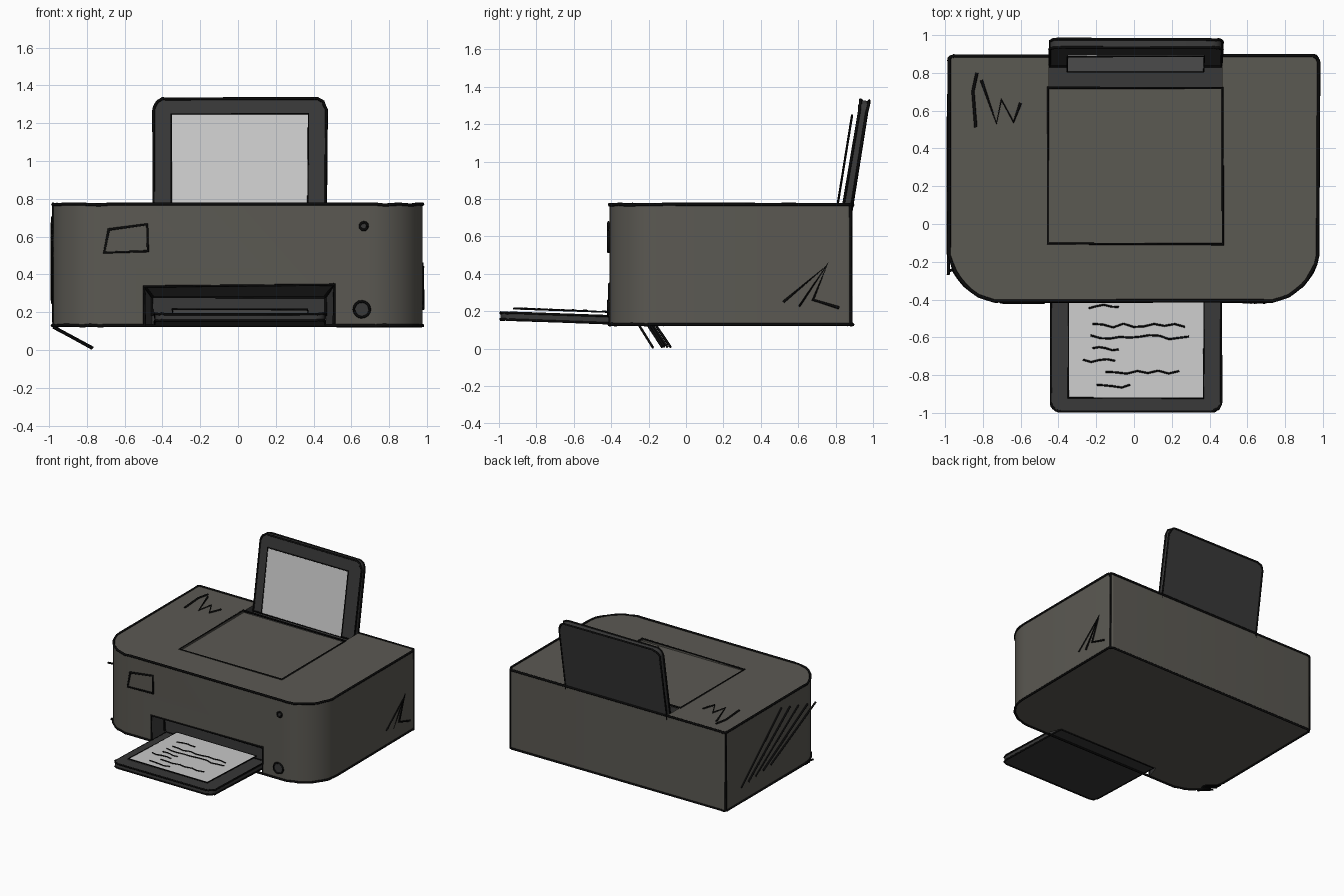
import bpy, bmesh, math, random
from mathutils import Matrix, Vector

if "Cube" in bpy.data.objects:
    bpy.data.objects.remove(bpy.data.objects["Cube"])

random.seed(4)


def material(name, r, g, b):
    m = bpy.data.materials.new(name)
    m.diffuse_color = (r, g, b, 1)
    m.use_nodes = True
    m.node_tree.nodes["Principled BSDF"].inputs["Base Color"].default_value = m.diffuse_color
    return m


SHELL = material("shell_grey", 0.105, 0.10, 0.086)
DARK = material("tray_dark", 0.04, 0.04, 0.04)
PAPER = material("paper_white", 0.75, 0.75, 0.75)
INK = material("ink_black", 0.003, 0.003, 0.003)


def outline(x0, x1, y0, y1, r_low, r_high, n=6):
    """Rectangle with rounded low-y and high-y corners, counter-clockwise."""
    corners = [(x0, y0, 1, 1, r_low, 180), (x1, y0, -1, 1, r_low, 270),
               (x1, y1, -1, -1, r_high, 0), (x0, y1, 1, -1, r_high, 90)]
    pts = []
    for x, y, sx, sy, r, a0 in corners:
        if r == 0:
            pts.append((x, y))
            continue
        for i in range(n + 1):
            a = math.radians(a0 + 90 * i / n)
            pts.append((x + sx * r + r * math.cos(a), y + sy * r + r * math.sin(a)))
    return pts


def finish(bm, name, mat):
    bmesh.ops.recalc_face_normals(bm, faces=bm.faces)
    me = bpy.data.meshes.new(name)
    bm.to_mesh(me)
    bm.free()
    me.materials.append(mat)
    ob = bpy.data.objects.new(name, me)
    bpy.context.collection.objects.link(ob)
    return ob


def prism(name, pts, z0, z1, mat, mx=Matrix()):
    bm = bmesh.new()
    face = bm.faces.new([bm.verts.new((x, y, z0)) for x, y in pts])
    ext = bmesh.ops.extrude_face_region(bm, geom=[face])
    bmesh.ops.translate(bm, vec=(0, 0, z1 - z0),
                        verts=[v for v in ext["geom"] if isinstance(v, bmesh.types.BMVert)])
    bm.transform(mx)
    return finish(bm, name, mat)


def strokes(name, lines, mx=Matrix(), r=0.008, closed=False, jitter=0.003):
    """Hand-drawn ink lines as thin tubes."""
    cu = bpy.data.curves.new(name, "CURVE")
    cu.dimensions = "3D"
    cu.bevel_depth, cu.bevel_resolution, cu.use_fill_caps = r, 1, True
    cu.materials.append(INK)
    for line in lines:
        sp = cu.splines.new("POLY")
        sp.points.add(len(line) - 1)
        sp.use_cyclic_u = closed
        for p, co in zip(sp.points, line):
            wobble = Vector([random.uniform(-jitter, jitter) for _ in range(3)])
            p.co = (*(mx @ Vector(co) + wobble), 1)
    ob = bpy.data.objects.new(name, cu)
    bpy.context.collection.objects.link(ob)
    return ob


def at_z(pts, z):
    return [(x, y, z) for x, y in pts]


def smooth(ob):
    bpy.ops.object.select_all(action="DESELECT")
    ob.select_set(True)
    bpy.context.view_layer.objects.active = ob
    bpy.ops.object.shade_smooth_by_angle(angle=math.radians(35))


def cut(ob, cutter):
    mod = ob.modifiers.new("cut", "BOOLEAN")
    mod.operation, mod.solver, mod.object = "DIFFERENCE", "EXACT", cutter
    mod.material_mode = "TRANSFER"
    cutter.hide_render = True
    bpy.context.view_layer.objects.active = ob
    bpy.ops.object.modifier_apply(modifier=mod.name)
    bpy.data.objects.remove(cutter)


# Body shell with broad front corners
BOT, TOP = 0.13, 0.77
shape = outline(-0.98, 0.975, -0.41, 0.89, 0.29, 0.03, 10)
body = prism("printer_body", shape, BOT, TOP, SHELL)

# Lid recess and paper feed slot in the top
cut(body, prism("lid_cutter", outline(-0.45, 0.465, -0.10, 0.73, 0, 0), TOP - 0.012, 0.9, SHELL))
cut(body, prism("feed_cutter", outline(-0.45, 0.465, 0.72, 0.865, 0, 0), TOP - 0.06, 0.9, DARK))

# Tapered output mouth in the front
bm = bmesh.new()
for x0, x1, y, z in ((-0.505, 0.515, -0.43, 0.35), (-0.455, 0.465, -0.29, 0.28)):
    for co in ((x0, y, 0.1), (x1, y, 0.1), (x0, y, z), (x1, y, z)):
        bm.verts.new(co)
bmesh.ops.convex_hull(bm, input=bm.verts[:])
cut(body, finish(bm, "mouth_cutter", DARK))
smooth(body)

# Rear paper support, leaning back
rear = Matrix.Translation((0, 0.89, TOP)) @ Matrix.Rotation(math.pi / 2 - 0.16, 4, "X")
support = outline(-0.445, 0.465, -0.05, 0.56, 0, 0.06)
smooth(prism("rear_paper_support", support, 0, 0.045, DARK, rear))
sheet = outline(-0.35, 0.37, -0.04, 0.475, 0, 0)
prism("rear_paper", sheet, 0.072, 0.078, PAPER, rear)
strokes("rear_support_ink", [at_z(support, 0.045), at_z(support, 0.002)], rear, 0.008, True)
strokes("rear_paper_ink", [at_z(sheet, 0.077)], rear, 0.005, True)

# Front output tray with a printed sheet
front = Matrix.Translation((0, -0.41, BOT)) @ Matrix.Rotation(-0.034, 4, "X")
tray = outline(-0.44, 0.46, -0.582, 0.11, 0.05, 0)
smooth(prism("output_tray", tray, 0.004, 0.045, DARK, front))
page = outline(-0.345, 0.37, -0.515, 0.11, 0, 0)
prism("output_paper", page, 0.062, 0.068, PAPER, front)
strokes("output_tray_ink", [at_z(tray, 0.042), at_z(tray, 0.007)], front, 0.007, True)
strokes("output_paper_ink", [at_z(page, 0.067)], front, 0.005, True)
squiggles = []
for y, x0, x1 in ((-0.03, -0.24, -0.08), (-0.13, -0.22, 0.27), (-0.19, -0.23, 0.29),
                  (-0.25, -0.22, -0.08), (-0.32, -0.27, -0.10), (-0.38, -0.15, 0.24),
                  (-0.45, -0.20, -0.02)):
    k = max(4, int((x1 - x0) / 0.05))
    squiggles.append([(x0 + (x1 - x0) * i / k, y + random.uniform(-0.012, 0.012), 0.069)
                      for i in range(k + 1)])
strokes("output_paper_squiggles", squiggles, front, 0.005, jitter=0.001)

# Ink along the body edges
strokes("body_edge_ink", [at_z(shape, TOP), at_z(shape, BOT)], r=0.009, closed=True)
strokes("body_corner_ink", [[(x, 0.88, BOT), (x, 0.88, TOP)] for x in (-0.975, 0.97)])
strokes("lid_ink", [at_z(outline(-0.455, 0.468, -0.105, 0.72, 0, 0), TOP)], closed=True)
strokes("mouth_ink", [[(-0.495, -0.41, BOT), (-0.495, -0.41, 0.335),
                       (0.51, -0.41, 0.345), (0.51, -0.41, BOT)],
                      [(-0.455, -0.30, 0.18), (-0.455, -0.30, 0.28),
                       (0.465, -0.30, 0.28), (0.465, -0.30, 0.18)],
                      [(-0.495, -0.41, 0.335), (-0.455, -0.30, 0.28)],
                      [(0.51, -0.41, 0.345), (0.465, -0.30, 0.28)]])

# Blank badge frame and round buttons on the front
strokes("badge_frame", [[(-0.705, -0.413, 0.515), (-0.475, -0.413, 0.52),
                         (-0.48, -0.413, 0.665), (-0.685, -0.413, 0.64)]], r=0.009, closed=True)
for name, x, z, rad in (("small_button", 0.665, 0.655, 0.02), ("power_button", 0.655, 0.215, 0.042)):
    mx = Matrix.Translation((x, -0.41, z)) @ Matrix.Rotation(math.pi / 2, 4, "X")
    ring = outline(-rad, rad, -rad, rad, rad, rad, 4)
    prism(name, ring, -0.01, 0.006, DARK, mx)
    strokes(name + "_ink", [at_z(ring, 0.005)], mx, 0.007, True, 0.001)

# Loose shading scribbles: right side, top, left side
strokes("right_scribble", [[(0.977, y, z) for y, z in
        ((0.52, 0.25), (0.75, 0.44), (0.61, 0.23), (0.76, 0.46), (0.68, 0.26), (0.82, 0.22))]])
strokes("top_scribble", [[(x, y, TOP + 0.002) for x, y in line] for line in (
        ((-0.83, 0.80), (-0.85, 0.70), (-0.84, 0.51)),
        ((-0.81, 0.76), (-0.73, 0.53), (-0.70, 0.66), (-0.64, 0.54), (-0.60, 0.64)))])
strokes("left_hatching", [[(-0.982, 0.69 - 0.095 * i, 0.25 + 0.01 * i),
                           (-0.982, 0.17 - 0.11 * i, 0.70 - 0.03 * i)] for i in range(5)])

# Stray strokes reaching down to the ground under the left front corner
strokes("base_strokes", [[(-0.975, -0.25 + d, 0.12), (-0.77, -0.18 + d, 0.01)]
                         for d in (0, 0.05, 0.065, 0.08, 0.095)], r=0.007)
